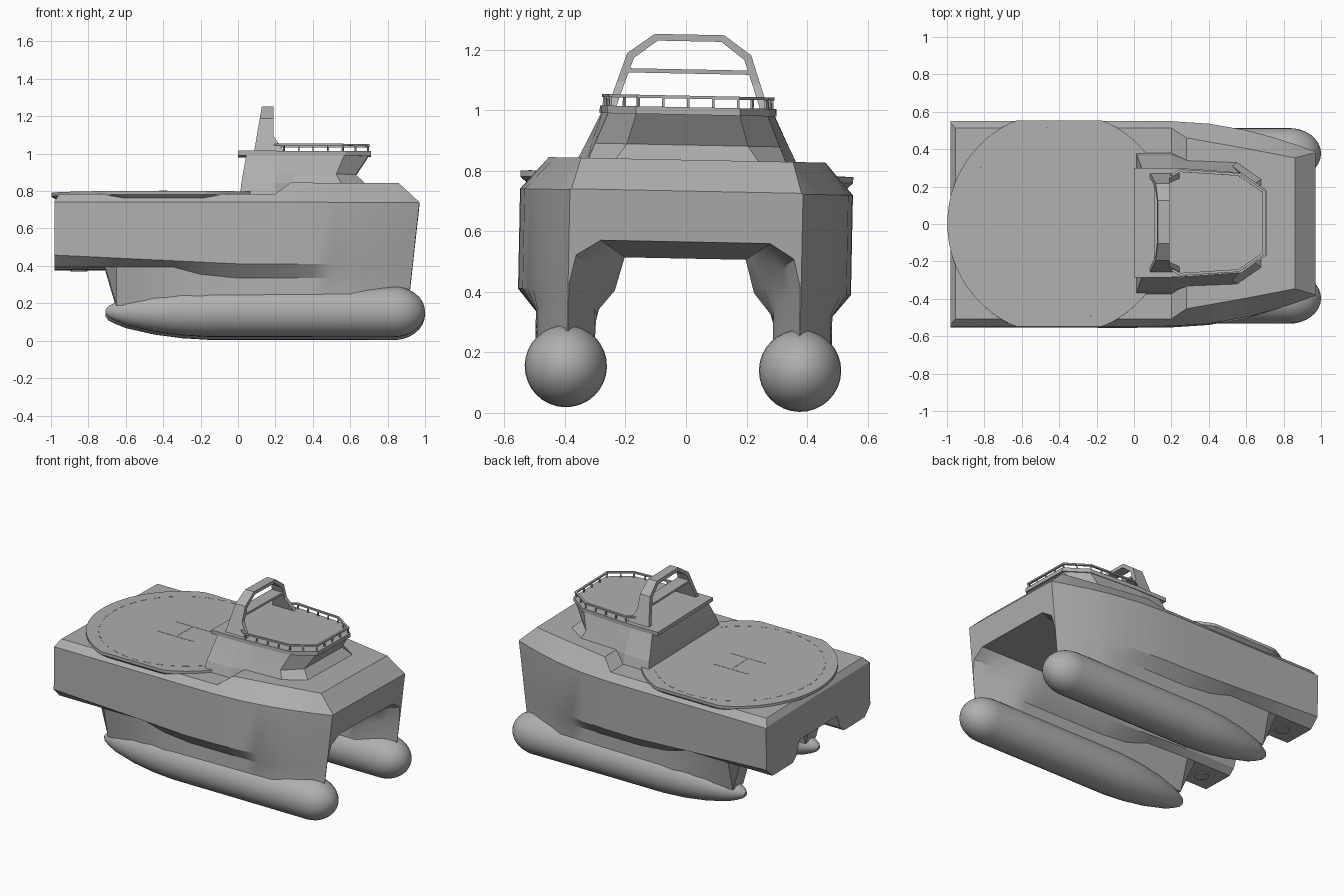
import bpy, bmesh, math
from mathutils import Matrix, Vector

old = bpy.data.objects.get("Cube")
if old:
    bpy.data.objects.remove(old, do_unlink=True)

grey = bpy.data.materials.new("ship_grey")
grey.use_nodes = True
grey.diffuse_color = (0.43, 0.43, 0.43, 1)
grey.node_tree.nodes["Principled BSDF"].inputs["Base Color"].default_value = grey.diffuse_color

# The whole vessel heels slightly to its left
HEEL = Matrix.Translation((0, -0.013, 0)) @ Matrix.Rotation(-0.02, 4, 'X')


def finish(name, bm, smooth=None):
    bmesh.ops.recalc_face_normals(bm, faces=bm.faces)
    bm.transform(HEEL)
    mesh = bpy.data.meshes.new(name)
    bm.to_mesh(mesh)
    bm.free()
    mesh.materials.append(grey)
    ob = bpy.data.objects.new(name, mesh)
    bpy.context.collection.objects.link(ob)
    if smooth:
        bpy.ops.object.select_all(action='DESELECT')
        ob.select_set(True)
        bpy.context.view_layer.objects.active = ob
        bpy.ops.object.shade_smooth_by_angle(angle=math.radians(smooth))
    return ob


def loft(bm, rings, closed=False):
    """Skin a row of equal closed rings; cap the ends or join them."""
    rows = [[bm.verts.new(p) for p in ring] for ring in rings]
    n = len(rows[0])
    pairs = list(zip(rows, rows[1:])) + ([(rows[-1], rows[0])] if closed else [])
    for a, b in pairs:
        for i in range(n):
            j = (i + 1) % n
            bm.faces.new((a[i], a[j], b[j], b[i]))
    if not closed:
        bm.faces.new(rows[0])
        bm.faces.new(rows[-1])


def box(bm, centre, size, turn=0):
    m = Matrix.Translation(centre) @ Matrix.Rotation(turn, 4, 'Z') @ Matrix.Diagonal((*size, 1))
    bmesh.ops.create_cube(bm, size=1, matrix=m)


def keyed(keys, x):
    """Linear interpolation through (x, value) keys."""
    if x <= keys[0][0]:
        return keys[0][1]
    for (x0, v0), (x1, v1) in zip(keys, keys[1:]):
        if x <= x1:
            return v0 + (v1 - v0) * (x - x0) / (x1 - x0)
    return keys[-1][1]


# Twin hull body: half sections that vary along the length
SHEER_Y = [(0.0, .55), (.2, .548), (.4, .535), (.6, .5), (.75, .46), (.86, .425), (.97, .385)]
DECK_Y = [(-.98, .54), (-.955, .51), (.2, .51), (.28, .457), (.6, .4), (.86, .35), (.97, .38)]
DECK_Z = [(-.98, .735), (-.955, .775), (.2, .775), (.28, .836), (.86, .836), (.97, .733)]
CHINE_Z = [(-.98, .447), (0, .4), (.6, .4), (.97, .43)]
OUT_Y = [(-.35, .49), (.6, .485), (.8, .44), (.97, .385)]
OUT_Z = [(-.35, .385), (-.2, .345), (0, .325), (.5, .325), (.75, .35), (.97, .41)]
FOOT_Z = [(-.71, .384), (-.65, .18)]
FOOT_OUT = [(-.65, .44), (-.2, .49), (.6, .485), (.8, .44), (.97, .385)]
FOOT_IN = [(-.65, .33), (-.2, .295), (.7, .295), (.97, .382)]
IN_Y = [(-.65, .27), (-.2, .295), (.7, .295), (.97, .382)]
IN_Z = [(-.35, .385), (-.15, .32), (.6, .32), (.97, .42)]
HAUNCH_Y = [(.6, .23), (.97, .36)]
HAUNCH_Z = [(-.6, .42), (-.15, .4), (.6, .4), (.97, .515)]
ROOF_Y = [(.6, .2), (.97, .28)]
ROOF_Z = [(.6, .51), (.97, .565)]


def section(x):
    sheer = keyed(SHEER_Y, x)
    half = [(keyed(DECK_Y, x), keyed(DECK_Z, x)), (sheer, .73), (sheer, keyed(CHINE_Z, x)),
            (keyed(OUT_Y, x), keyed(OUT_Z, x)), (keyed(FOOT_OUT, x), keyed(FOOT_Z, x)),
            (keyed(FOOT_IN, x), keyed(FOOT_Z, x)), (keyed(IN_Y, x), keyed(IN_Z, x)),
            (keyed(HAUNCH_Y, x), keyed(HAUNCH_Z, x)), (keyed(ROOF_Y, x), keyed(ROOF_Z, x))]
    full = half + [(-y, z) for y, z in reversed(half)]
    rake = .11 * max(0, (x - .6) / .37)
    return [(x - rake * max(0, .73 - z), y, z) for y, z in full]


stations = [-.98, -.955, -.71, -.65, -.5, -.35, -.2, 0, .2, .28, .4, .5, .6, .68, .75, .8, .86, .92, .97]
bm = bmesh.new()
loft(bm, [section(x) for x in stations])
finish("hull", bm, 24)

# Submerged pods and thruster covers
pod = [(-.708, .012), (-.69, .032), (-.65, .052), (-.6, .072), (-.45, .106), (-.3, .126), (-.15, .135), (.3, .135), (.83, .136)]
pod += [(.83 + .17 * math.sin(a), .136 * math.cos(a)) for a in [math.pi / 2 * k / 8.2 for k in range(1, 9)]]
for side, label in ((1, "left"), (-1, "right")):
    bm = bmesh.new()
    loft(bm, [[(x, side * .387 + r * math.cos(t), .147 + r * math.sin(t))
               for t in [math.tau * k / 32 for k in range(32)]] for x, r in pod])
    finish(label + "_pod", bm, 40)
    bm = bmesh.new()
    bmesh.ops.create_cone(bm, cap_ends=True, segments=24, radius1=.045, radius2=.045, depth=.008,
                          matrix=Matrix.Translation((-.85, side * .38, .383)))
    finish(label + "_thruster_cover", bm)

# Landing deck: disc trimmed to the beam, with a tapered underside
CX, R = -.4, .598


def disc(radius, z, beam):
    ring = []
    for k in range(96):
        t = math.tau * k / 96
        y = radius * math.sin(t)
        ring.append((CX + radius * math.cos(t), max(-beam, min(beam, y)), z))
    return ring


bm = bmesh.new()
loft(bm, [disc(.57, .752, .53), disc(R, .77, .55), disc(R, .79, .55)])
finish("landing_deck", bm)

# Deck markings as thin plates
bm = bmesh.new()
for k in range(40):
    t = math.tau * k / 40
    box(bm, (CX + .52 * math.cos(t), .52 * math.sin(t), .79), (.008, .045, .003), t)
for side in (1, -1):
    box(bm, (CX, side * .09, .79), (.26, .012, .003))
box(bm, (CX, 0, .79), (.012, .18, .003))
finish("deck_markings", bm)


def outline(half, z):
    return [(x, y, z) for x, y in half] + [(x, -y, z) for x, y in reversed(half)]


# Wheelhouse with inward raked front windows
base = [(.01, .38), (.2, .38), (.28, .345), (.55, .33), (.68, .25)]
foot = [(.018, .36), (.2, .36), (.29, .335), (.55, .325), (.68, .235)]
sill = [(.026, .335), (.2, .335), (.3, .318), (.525, .305), (.63, .2)]
head = [(.045, .285), (.2, .285), (.3, .283), (.57, .262), (.7, .17)]
bm = bmesh.new()
loft(bm, [outline(base, .765), outline(foot, .836), outline(sill, .885), outline(head, .99)])
finish("wheelhouse", bm)

roof = [(0, .292), (.2, .292), (.3, .288), (.575, .268), (.71, .172)]
bm = bmesh.new()
loft(bm, [outline(roof, .985), outline(roof, 1.01)])
finish("wheelhouse_roof", bm)

# Roof railing: posts and two rails around the front
half = [(.2, .25), (.245, .277), (.56, .257), (.695, .165)]
path = [Vector((x, y, 0)) for x, y in half] + [Vector((x, -y, 0)) for x, y in reversed(half)]
bm = bmesh.new()
for a, b in zip(path, path[1:]):
    d = b - a
    turn = math.atan2(d.y, d.x)
    box(bm, (a + b) / 2 + Vector((0, 0, 1.043)), (d.length + .008, .014, .01), turn)
    count = max(1, round(d.length / .08))
    for k in range(count):
        box(bm, a + d * k / count + Vector((0, 0, 1.025)), (.008, .008, .035), turn)
finish("roof_railing", bm)


# Mast arch: tapered frame with a cross plate
def fore(z):
    return keyed([(1.0, .25), (1.09, .19)], z)


def aft(z):
    return .085 + .17 * (z - 1.0)


outer = [(.267, 1.0), (.237, 1.09), (.205, 1.185), (.115, 1.25)]
inner = [(.24, 1.0), (.21, 1.09), (.182, 1.17), (.105, 1.228)]
rings = [[(aft(zo), yo, zo), (fore(zo), yo, zo), (fore(zi), yi, zi), (aft(zi), yi, zi)]
         for (yo, zo), (yi, zi) in zip(outer, inner)]
rings += [[(x, -y, z) for x, y, z in ring] for ring in reversed(rings)]
bm = bmesh.new()
loft(bm, rings)
finish("mast_arch", bm)
bm = bmesh.new()
box(bm, (.148, 0, 1.128), (.084, .41, .014))
finish("mast_cross_plate", bm)
